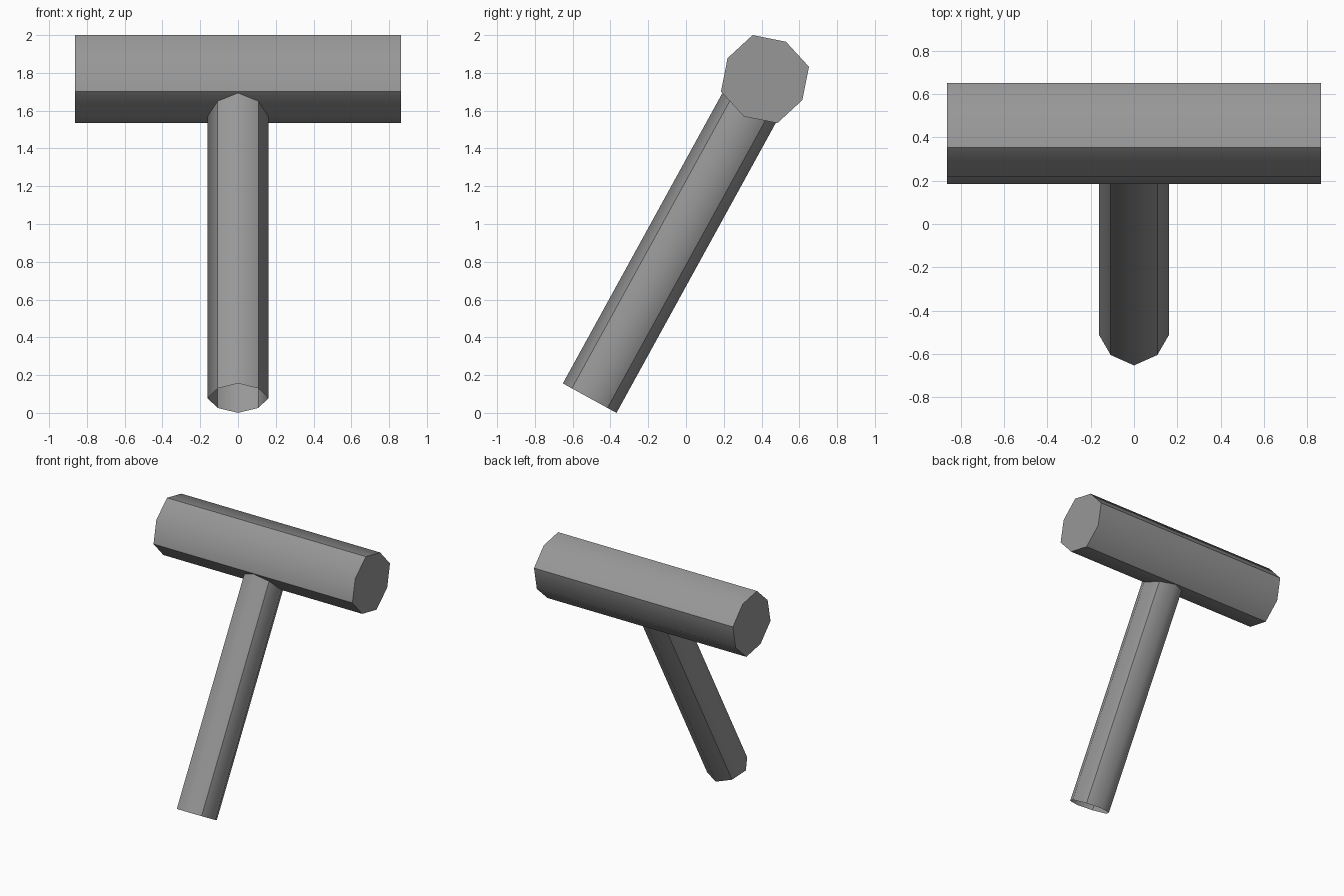
import bpy, bmesh
from math import cos, sin, radians, pi
from mathutils import Vector

if "Cube" in bpy.data.objects:
    bpy.data.objects.remove(bpy.data.objects["Cube"])

# Dark grey shared by both parts
grey = bpy.data.materials.new("dark_grey")
grey.diffuse_color = (0.31, 0.31, 0.31, 1)
grey.use_nodes = True
grey.node_tree.nodes["Principled BSDF"].inputs["Base Color"].default_value = grey.diffuse_color


def eight_sided(name, start, end, u, v, r_even, r_odd, sharp_parity, capped):
    """Octagonal tube along start-end; every other long edge is sharp."""
    bm = bmesh.new()
    rings = []
    for centre in (start, end):
        ring = []
        for i in range(8):
            r = r_odd if i % 2 else r_even
            a = i * pi / 4
            ring.append(bm.verts.new(centre + u * r * cos(a) + v * r * sin(a)))
        rings.append(ring)
    lo, hi = rings
    for i in range(8):
        j = (i + 1) % 8
        bm.faces.new((lo[i], lo[j], hi[j], hi[i])).smooth = True
    for i in range(8):
        bm.edges.get((lo[i], hi[i])).smooth = i % 2 != sharp_parity
    if capped:
        for ring in (lo[::-1], hi):
            cap = bm.faces.new(ring)
            for e in cap.edges:
                e.smooth = False
    bm.normal_update()
    mesh = bpy.data.meshes.new(name)
    bm.to_mesh(mesh)
    bm.free()
    mesh.materials.append(grey)
    obj = bpy.data.objects.new(name, mesh)
    bpy.context.collection.objects.link(obj)
    return obj


X = Vector((1, 0, 0))
tilt = radians(61.2)
axis = Vector((0, cos(tilt), sin(tilt)))       # along the handle
side = axis.cross(X)                           # across the handle

# Hammer head: closed bar along x
head_centre = Vector((0, 0.418, 1.767))
first = radians(15.7)
eight_sided("hammer_head", head_centre - X * 0.862, head_centre + X * 0.862,
            Vector((0, cos(first), sin(first))),
            Vector((0, -sin(first), cos(first))),
            0.242, 0.227, 0, True)

# Handle: open-ended tube running up into the head
base = Vector((0, -0.51, 0.078))
eight_sided("handle", base, head_centre - axis * 0.1, X, side,
            0.162, 0.152, 1, False)
